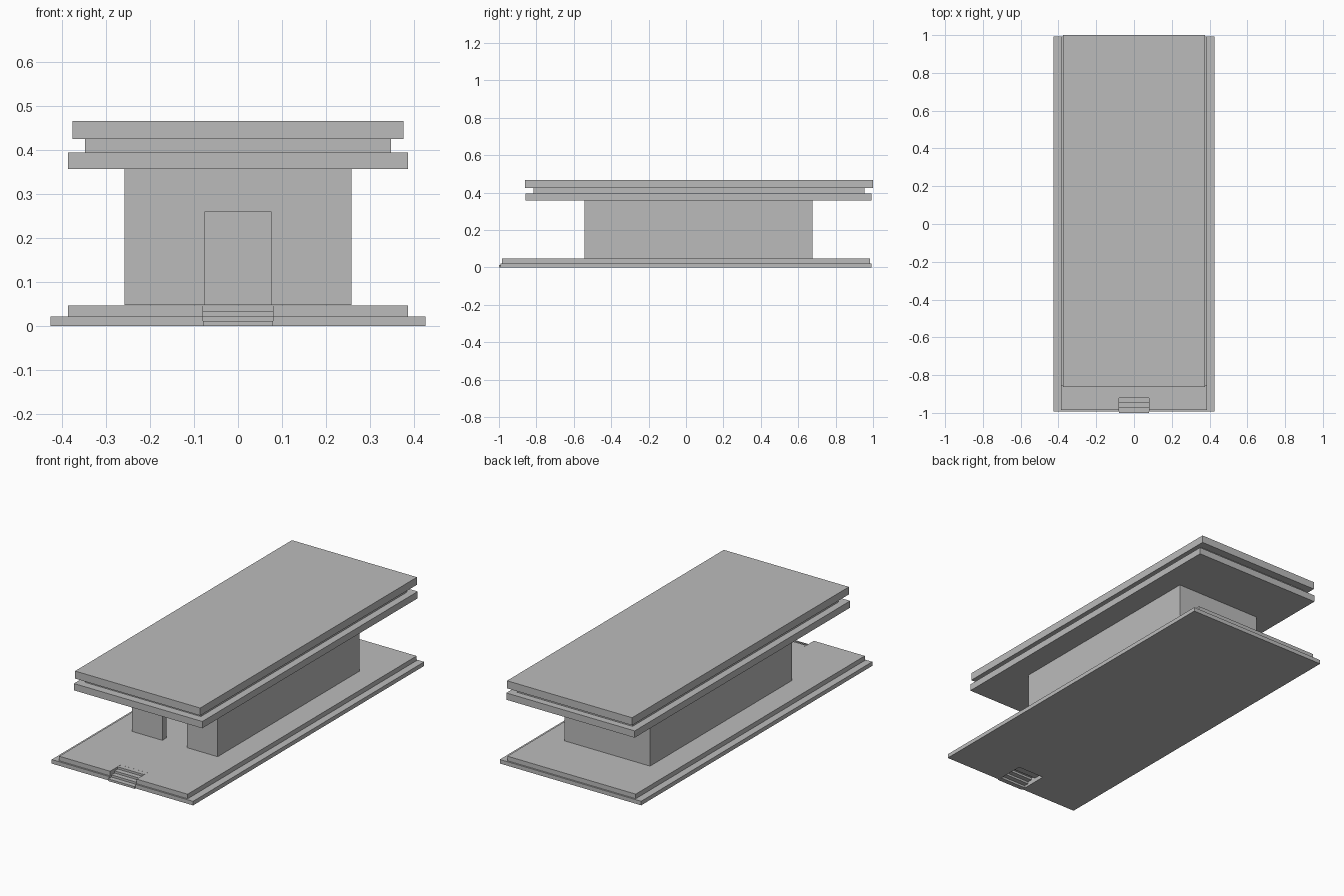
import bpy

cube = bpy.data.objects.get("Cube")
if cube:
    bpy.data.objects.remove(cube, do_unlink=True)

stone = bpy.data.materials.new("grey_stone")
stone.use_nodes = True
GREY = (0.5, 0.5, 0.5, 1)
stone.diffuse_color = GREY
for node in stone.node_tree.nodes:
    if node.type == "BSDF_PRINCIPLED":
        node.inputs["Base Color"].default_value = GREY


def box(name, x, y, z):
    """Box spanning the given (low, high) ranges."""
    bpy.ops.mesh.primitive_cube_add(size=1)
    ob = bpy.context.object
    ob.name = name
    ob.location = [(a + b) / 2 for a, b in (x, y, z)]
    ob.scale = [b - a for a, b in (x, y, z)]
    bpy.ops.object.transform_apply(location=True, rotation=False, scale=True)
    ob.data.materials.append(stone)
    return ob


def cut(target, x, y, z):
    """Subtract a box from the target and discard the cutter."""
    cutter = box("cutter", x, y, z)
    cutter.hide_render = True
    mod = target.modifiers.new("cut", "BOOLEAN")
    mod.operation = "DIFFERENCE"
    mod.solver = "EXACT"
    mod.object = cutter
    bpy.context.view_layer.objects.active = target
    bpy.ops.object.modifier_apply(modifier=mod.name)
    bpy.data.objects.remove(cutter, do_unlink=True)


def wide(half):
    return (-half, half)


# Two-tier platform, notched at the front for the stairs
base = box("base_slab", wide(0.425), (-0.993, 0.992), (0, 0.022))
cut(base, wide(0.08), (-1.1, -0.83), (-0.1, 0.1))
platform = box("platform_slab", wide(0.386), (-0.984, 0.983), (0.022, 0.047))
cut(platform, wide(0.08), (-1.1, -0.893), (-0.1, 0.1))

# Stairs: thin treads climbing through the notch
STEPS, DEPTH, RISE = 4, 0.0267, 0.0117
for i in range(STEPS):
    y, z = -1 + i * DEPTH, i * RISE
    box(f"stair_step_{i + 1}", wide(0.079), (y, y + DEPTH), (z, z + RISE))

# Hollow chamber with an open doorway
chamber = box("chamber_walls", wide(0.258), (-0.543, 0.677), (0.048, 0.357))
cut(chamber, wide(0.223), (-0.508, 0.642), (0, 0.34))
cut(chamber, wide(0.075), (-0.6, -0.45), (0, 0.26))

# Layered flat roof with a recessed middle course
box("roof_lower_slab", wide(0.386), (-0.858, 0.992), (0.357, 0.394))
box("roof_recess", wide(0.347), (-0.815, 0.955), (0.394, 0.425))
box("roof_top_slab", wide(0.376), (-0.862, 1.0), (0.425, 0.466))
